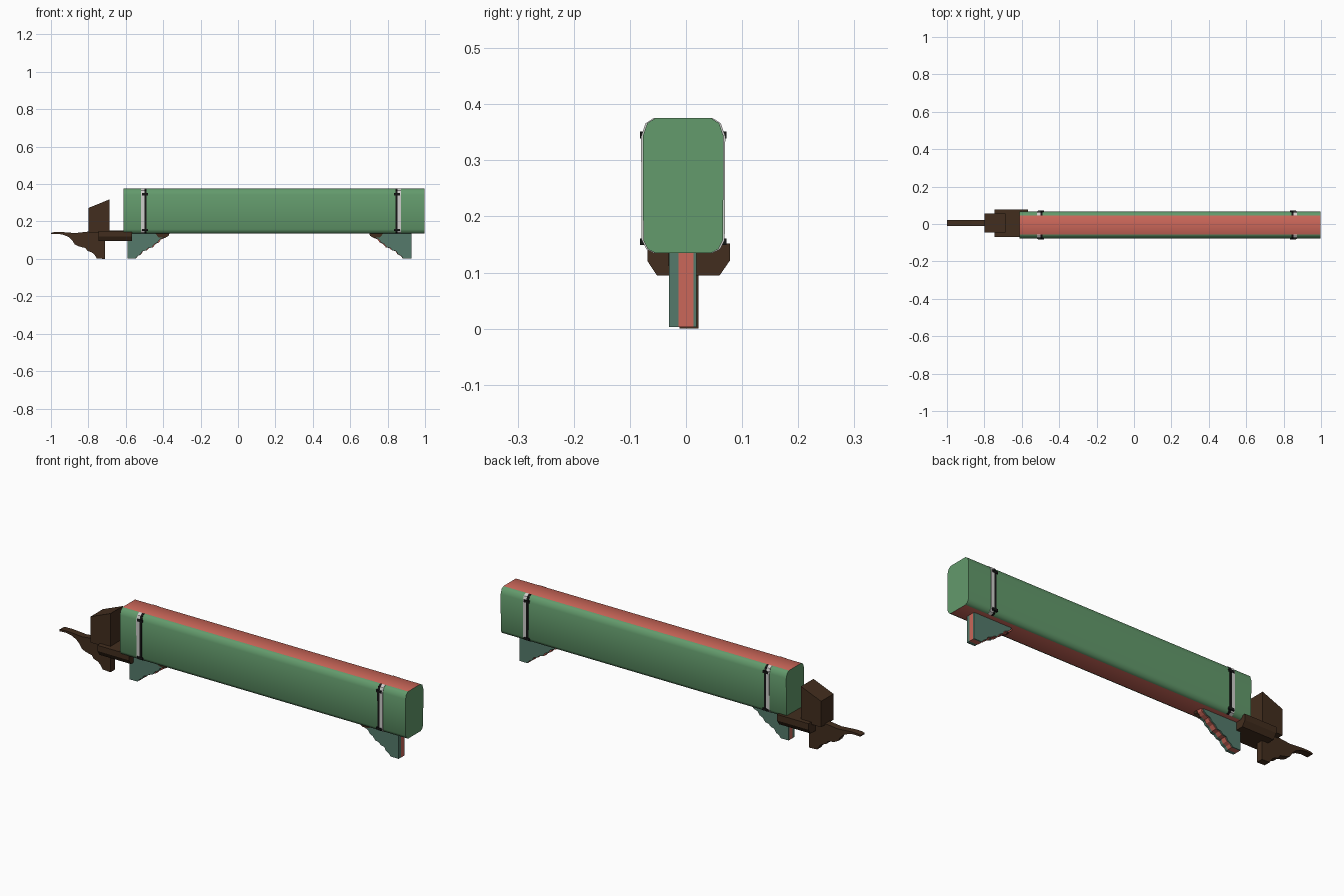
import bpy, bmesh

if "Cube" in bpy.data.objects:
    bpy.data.objects.remove(bpy.data.objects["Cube"])

def mat(name, rgb):
    m = bpy.data.materials.new(name)
    m.diffuse_color = (*rgb, 1)
    m.use_nodes = True
    m.node_tree.nodes["Principled BSDF"].inputs["Base Color"].default_value = m.diffuse_color
    return m

GREEN = mat("green", (0.125, 0.325, 0.150))
CORAL = mat("coral red", (0.60, 0.135, 0.100))
BROWN = mat("dark brown", (0.055, 0.027, 0.013))
TEAL = mat("teal", (0.089, 0.195, 0.147))
PALE = mat("pale grey", (0.62, 0.62, 0.60))
BLACK = mat("black", (0.008, 0.008, 0.008))


def prism(name, pts, axis, a, b, mats, rule=None, smooth=0.0):
    """Extrude a profile along x (points are y,z) or y (points are x,z)."""
    bm = bmesh.new()
    def place(p, t):
        return (t, p[0], p[1]) if axis == 'x' else (p[0], t, p[1])
    lo = [bm.verts.new(place(p, a)) for p in pts]
    hi = [bm.verts.new(place(p, b)) for p in pts]
    bm.faces.new(lo)
    bm.faces.new(hi[::-1])
    n = len(pts)
    for i in range(n):
        j = (i + 1) % n
        bm.faces.new((lo[i], lo[j], hi[j], hi[i]))
    bmesh.ops.recalc_face_normals(bm, faces=bm.faces)
    if rule:
        for f in bm.faces:
            f.material_index = rule(f.normal)
    me = bpy.data.meshes.new(name)
    bm.to_mesh(me)
    bm.free()
    for m in mats:
        me.materials.append(m)
    ob = bpy.data.objects.new(name, me)
    bpy.context.collection.objects.link(ob)
    if smooth:
        bpy.ops.object.select_all(action='DESELECT')
        ob.select_set(True)
        bpy.context.view_layer.objects.active = ob
        bpy.ops.object.shade_smooth_by_angle(angle=smooth)
    return ob


def flip(pts):
    return [(-0.01 - y, z) for y, z in pts]


# Long beam: green sides and ends, coral strips on top and underneath
side = [(0.045, 0.375), (0.059, 0.366), (0.067, 0.343),
        (0.066, 0.158), (0.058, 0.142), (0.045, 0.135)]
prism("beam", side + flip(side)[::-1], 'x', -0.612, 0.998, [GREEN, CORAL],
      lambda n: 1 if abs(n.z) > 0.95 else 0, smooth=0.7)

# Straps: pale band with a black edge and small black buckles, on both sides
outer = [(y + 0.003, z) for y, z in side]
strap = outer + side[::-1]
for label, x, d in (("left", -0.500, 1), ("right", 0.853, -1)):
    for where, shape in (("back", strap), ("front", flip(strap))):
        w = 0.018
        prism(f"{label}_{where}_strap", shape, 'x', *sorted((x, x - d * w)), [PALE])
        prism(f"{label}_{where}_strap_edge", shape, 'x', *sorted((x, x + d * 0.012)), [BLACK])
        for z in (0.155, 0.345):
            plate = [(0.062, z - 0.006), (0.072, z - 0.006), (0.072, z + 0.006), (0.062, z + 0.006)]
            if where == "front":
                plate = flip(plate)
            prism(f"{label}_{where}_buckle", plate, 'x',
                  *sorted((x - d * 0.012, x + d * 0.018)), [BLACK])

# Carved brackets under the beam: coral core between teal cheeks
carve = [(-0.592, 0.14), (-0.592, 0.003), (-0.545, 0.003), (-0.535, 0.016),
         (-0.518, 0.024), (-0.507, 0.042), (-0.488, 0.046), (-0.474, 0.058),
         (-0.455, 0.062), (-0.440, 0.080), (-0.422, 0.088), (-0.412, 0.104),
         (-0.390, 0.112), (-0.374, 0.124), (-0.368, 0.14)]
for label, fx in (("left", lambda x: x), ("right", lambda x: 0.335 - x)):
    core = [(fx(x), z) for x, z in carve]
    cheek = [(fx(-0.59 + (x + 0.59) * 0.96), z) for x, z in carve]
    prism(label + "_bracket_core", core, 'y', -0.013, 0.013, [CORAL])
    prism(label + "_bracket_front_cheek", cheek, 'y', -0.030, -0.013, [TEAL])
    prism(label + "_bracket_back_cheek", cheek, 'y', 0.013, 0.019, [TEAL])
    # dark tip where the bracket meets the beam
    tip = [(fx(-0.445), 0.14), (fx(-0.425), 0.115), (fx(-0.39), 0.112),
           (fx(-0.37), 0.124), (fx(-0.366), 0.14)]
    prism(label + "_bracket_tip", tip, 'y', -0.031, -0.012, [BROWN])

# Chamfered platform at the left end
prism("platform", [(-0.069, 0.15), (-0.069, 0.121), (-0.052, 0.095), (0.060, 0.095),
                   (0.078, 0.121), (0.078, 0.152)], 'x', -0.745, -0.567, [BROWN])

# Upright block with sloping top
prism("end_block", [(-0.80, 0.14), (-0.687, 0.14), (-0.687, 0.318), (-0.80, 0.272)],
      'y', -0.045, 0.055, [BROWN])

# Carved nose with a curved tip
nose = [(-0.71, 0.145), (-0.80, 0.146), (-0.87, 0.132), (-0.91, 0.138), (-0.95, 0.144),
        (-0.985, 0.143), (-1.0, 0.139), (-0.998, 0.132), (-0.96, 0.134), (-0.93, 0.128),
        (-0.905, 0.116), (-0.885, 0.098), (-0.873, 0.077), (-0.855, 0.068),
        (-0.832, 0.062), (-0.815, 0.058), (-0.805, 0.043), (-0.785, 0.036),
        (-0.770, 0.026), (-0.762, 0.014), (-0.755, 0.002), (-0.71, 0.0)]
nose[2:4] = [(-0.87, 0.138)]
prism("carved_nose", nose, 'y', -0.012, 0.022, [BROWN])
